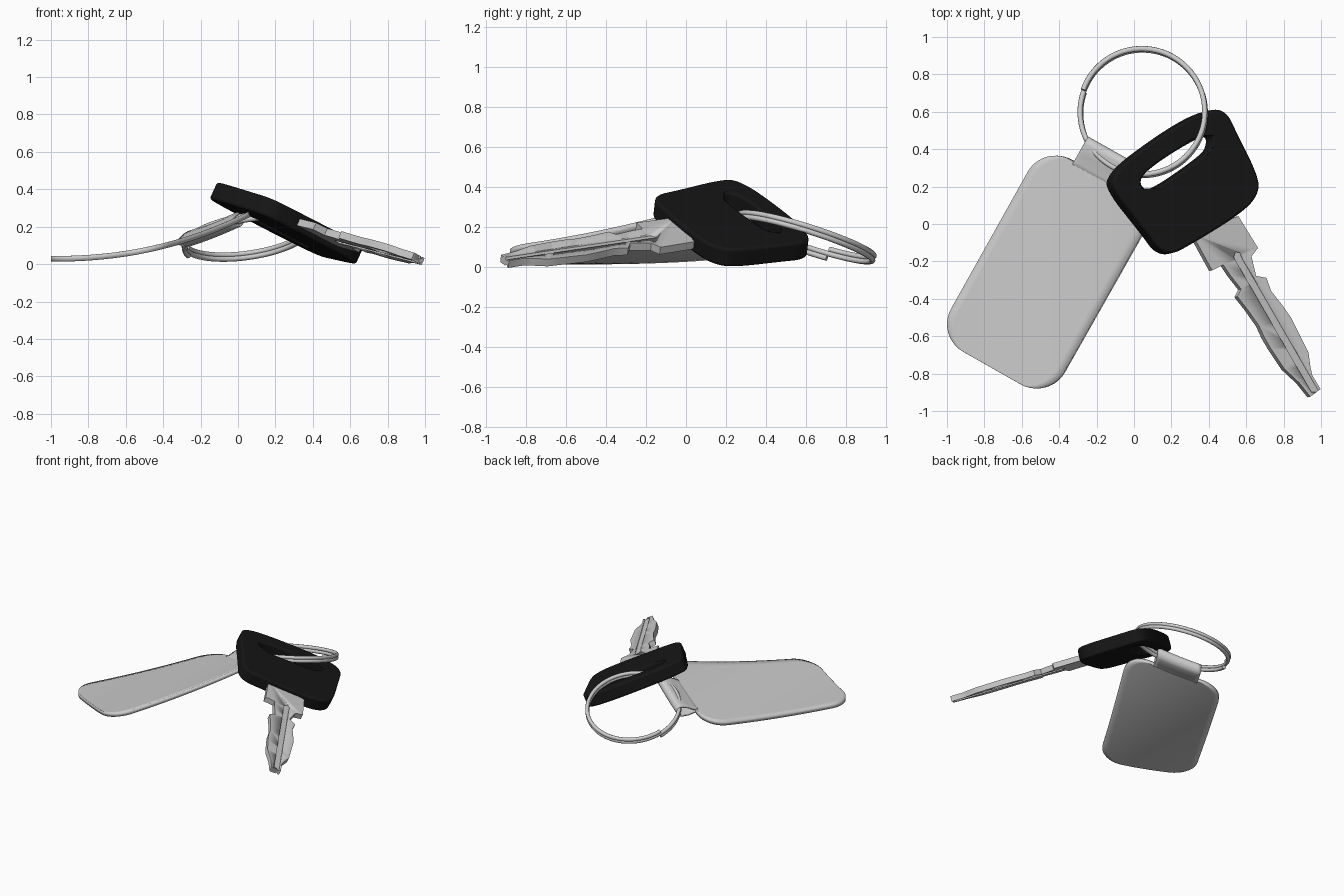
import bpy, bmesh, math
from mathutils import Matrix, Vector

if "Cube" in bpy.data.objects:
    bpy.data.objects.remove(bpy.data.objects["Cube"])


def smooth_loop(pts, rounds=3):
    """Chaikin corner cutting of a closed outline."""
    for _ in range(rounds):
        out = []
        for (ax, ay), (bx, by) in zip(pts, pts[1:] + pts[:1]):
            out += [(ax * .75 + bx * .25, ay * .75 + by * .25),
                    (ax * .25 + bx * .75, ay * .25 + by * .75)]
        pts = out
    return pts


def tilted(origin, sx, sy):
    """Maps plan x, y onto a sloping plane, with local z along its normal."""
    ox, oy, oz = origin
    n = Vector((-sx, -sy, 1)).normalized()
    return Matrix(((1, 0, n.x, 0), (0, 1, n.y, 0),
                   (sx, sy, n.z, oz - sx * ox - sy * oy), (0, 0, 0, 1)))


def curve_to_mesh(name, cu, matrix):
    tmp = bpy.data.objects.new(name + "_curve", cu)
    bpy.context.collection.objects.link(tmp)
    dg = bpy.context.evaluated_depsgraph_get()
    me = bpy.data.meshes.new_from_object(tmp.evaluated_get(dg))
    bpy.data.objects.remove(tmp)
    me.transform(matrix)
    return finish(name, me)


def finish(name, me):
    bm = bmesh.new()
    bm.from_mesh(me)
    bmesh.ops.remove_doubles(bm, verts=bm.verts, dist=1e-5)
    bmesh.ops.recalc_face_normals(bm, faces=bm.faces)
    bm.to_mesh(me)
    bm.free()
    me.name = name
    ob = bpy.data.objects.new(name, me)
    bpy.context.collection.objects.link(ob)
    return ob


def slab(name, loops, half, matrix, lift=0):
    cu = bpy.data.curves.new(name, 'CURVE')
    cu.dimensions, cu.fill_mode, cu.extrude = '2D', 'BOTH', half
    for pts in loops:
        sp = cu.splines.new('POLY')
        sp.points.add(len(pts) - 1)
        for p, (x, y) in zip(sp.points, pts):
            p.co = (x, y, 0, 1)
        sp.use_cyclic_u = True
    return curve_to_mesh(name, cu, matrix @ Matrix.Translation((0, 0, lift)))


def shade(ob, angle=35):
    bpy.ops.object.select_all(action='DESELECT')
    ob.select_set(True)
    bpy.context.view_layer.objects.active = ob
    bpy.ops.object.shade_smooth_by_angle(angle=math.radians(angle))


# Key head: rounded plastic grip with a slot
key_plane = tilted((.27, .21, .215), -.447, -.11)
head_outline = smooth_loop([(-.14, .19), (-.12, .27), (-.02, .365), (.24, .545), (.40, .615),
                            (.48, .595), (.53, .49), (.65, .25), (.65, .155), (.57, .06),
                            (.27, -.125), (.19, -.165), (.12, -.145), (.06, -.06)])
slot_outline = smooth_loop([(.02, .19), (.09, .175), (.37, .37), (.40, .42),
                            (.40, .475), (.33, .46), (.13, .34), (.02, .25)])
head = slab("key_head", [head_outline, slot_outline], .05, key_plane)
bev = head.modifiers.new("round_edges", 'BEVEL')
bev.width, bev.segments, bev.limit_method = .014, 3, 'ANGLE'
bev.angle_limit = math.radians(50)
bev.use_clamp_overlap = False
black = bpy.data.materials.new("black_plastic")
black.diffuse_color = (.008, .008, .008, 1)
black.use_nodes = True
black.node_tree.nodes["Principled BSDF"].inputs["Base Color"].default_value = black.diffuse_color
head.data.materials.append(black)
shade(head, 40)

# Key blade: shoulders and cut edges
blade_outline = [(.30, -.05), (.41, -.25), (.47, -.22), (.51, -.28), (.565, -.35), (.545, -.39),
                 (.60, -.46), (.66, -.545), (.69, -.61), (.725, -.67), (.795, -.775), (.875, -.85),
                 (.935, -.925), (.99, -.885), (.945, -.81), (.935, -.765), (.925, -.69),
                 (.90, -.64), (.83, -.5), (.78, -.43), (.725, -.36), (.70, -.29), (.645, -.28),
                 (.62, -.175), (.655, -.13), (.55, .04)]
blade = slab("key_blade", [blade_outline], .02, key_plane)
shade(blade, 30)

# Milled grooves on both faces
groove = [(.535, -.15), (.525, -.18), (.94, -.90), (.985, -.90), (.575, -.19), (.56, -.155)]
for side in (1, -1):
    cutter = slab("groove_cutter", [groove], .01, key_plane, side * .022)
    cutter.hide_render = True
    cutter.hide_set(True)
    cut = blade.modifiers.new("groove", 'BOOLEAN')
    cut.object, cut.operation, cut.solver = cutter, 'DIFFERENCE', 'EXACT'

# Split ring: two turns of wire on a tilted plane
cx, cy, R = .046, .598, .334
cu = bpy.data.curves.new("split_ring", 'CURVE')
cu.dimensions, cu.bevel_depth, cu.bevel_resolution = '3D', .014, 3
cu.use_fill_caps = True
sp = cu.splines.new('POLY')
N = 160
sp.points.add(N)
for i, p in enumerate(sp.points):
    t = i / N
    a = 2.8 + t * 4 * math.pi
    p.co = (cx + R * math.cos(a), cy + R * math.sin(a), .046 * (t - .5), 1)
shade(curve_to_mesh("split_ring", cu, tilted((cx, cy, .146), .14, -.32)), 50)


# Fob sheet: rounded rectangle bent upward to the right
def fob_point(w, u, h=0):
    x, y = .49 * u + .87 * w, .87 * u - .49 * w
    return x, y, .028 + .21 * max(x + 1, 0) ** 2.2 + h


def grid(name, rows, wrap=False):
    n = len(rows[0])
    verts = [p for r in rows for p in r]
    faces = []
    for i in range(len(rows) if wrap else len(rows) - 1):
        j = (i + 1) % len(rows)
        faces += [(i * n + k, i * n + k + 1, j * n + k + 1, j * n + k) for k in range(n - 1)]
    me = bpy.data.meshes.new(name)
    me.from_pydata(verts, [], faces)
    return finish(name, me)


W0, HALF, BOT, TOP, RAD = -.283, .348, -1.045, .135, .17
arc = [math.pi / 2 * i / 10 for i in range(11)]
stations = [(BOT + RAD * (1 - math.cos(a)), HALF - RAD * (1 - math.sin(a))) for a in arc]
stations += [(BOT + RAD + (TOP - BOT - 2 * RAD) * i / 14, HALF) for i in range(1, 14)]
stations += [(TOP - RAD * (1 - math.cos(a)), HALF - RAD * (1 - math.sin(a))) for a in reversed(arc)]
fob = grid("fob", [[fob_point(W0 + hw * (k / 8 - 1), u) for k in range(17)] for u, hw in stations])
sol = fob.modifiers.new("thickness", 'SOLIDIFY')
sol.thickness, sol.offset = .03, 0
shade(fob, 40)

# Fob loop: strip folded around the ring
loop_profile = [(.10, .008), (.14, .010), (.19, .028)]
loop_profile += [(.245 + .036 * math.sin(a), .036 * math.cos(a))
                 for a in [math.pi * (i / 12) for i in range(13)]]
loop_profile += [(.19, -.028), (.14, -.010), (.10, -.008)]
loop = grid("fob_loop", [[fob_point(W0 + .16 * (k / 6 - 1), u, h) for k in range(13)]
                         for u, h in loop_profile])
sol = loop.modifiers.new("thickness", 'SOLIDIFY')
sol.thickness, sol.offset = .013, 0
shade(loop, 40)
